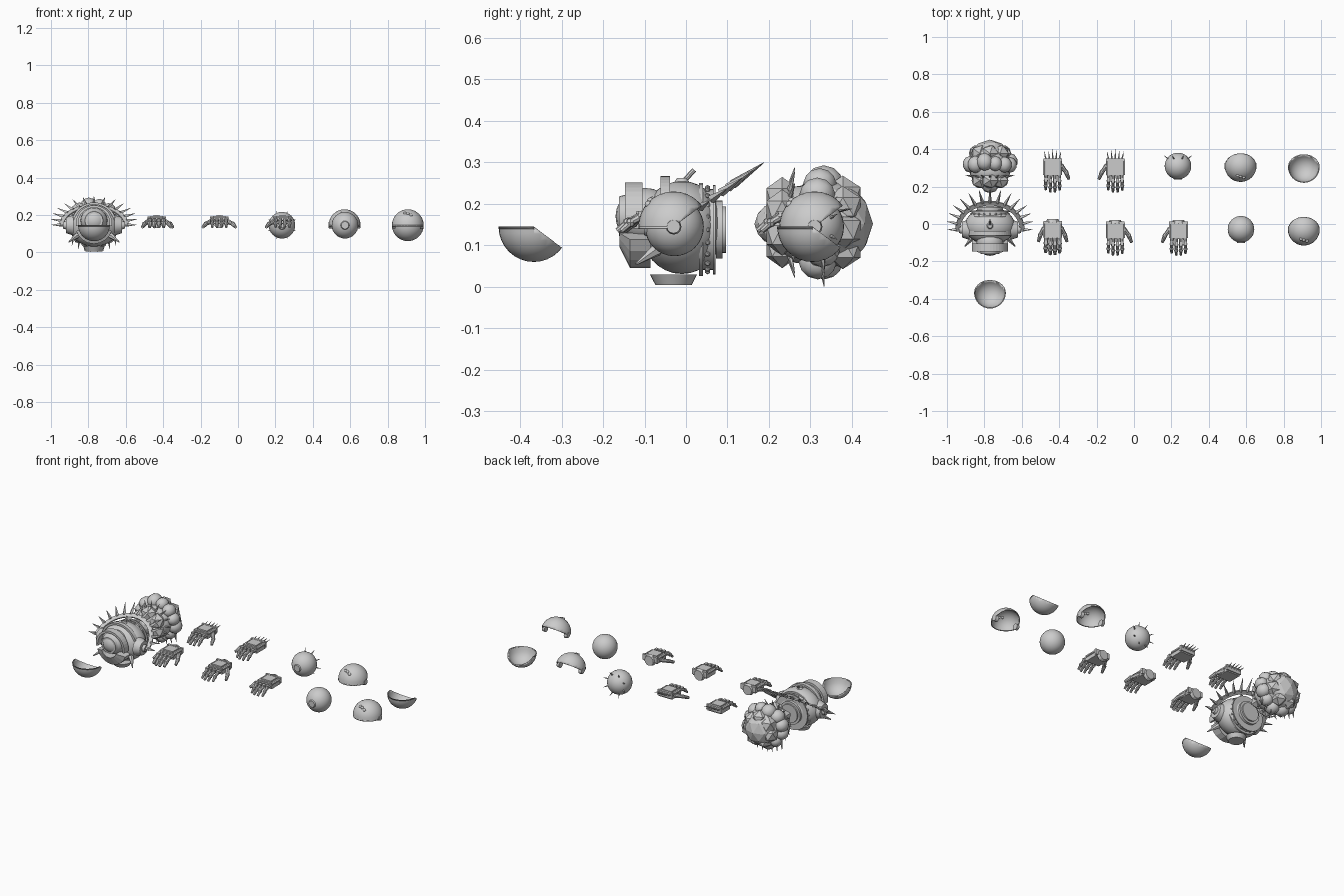
import bpy, bmesh, math, random
from math import sin, cos, pi, radians
from mathutils import Vector, Matrix

if "Cube" in bpy.data.objects:
    bpy.data.objects.remove(bpy.data.objects["Cube"])
random.seed(4)
V = Vector


def finish(bm, name, smooth=False):
    me = bpy.data.meshes.new(name)
    bmesh.ops.recalc_face_normals(bm, faces=bm.faces)
    bm.to_mesh(me)
    bm.free()
    ob = bpy.data.objects.new(name, me)
    bpy.context.collection.objects.link(ob)
    if smooth:
        me.shade_smooth()
        me.set_sharp_from_angle(angle=radians(35))
    return ob


def cone(bm, a, b, r1, r2, n=8):
    a, b = V(a), V(b)
    d = b - a
    m = Matrix.Translation((a + b) / 2) @ d.to_track_quat('Z', 'Y').to_matrix().to_4x4()
    bmesh.ops.create_cone(bm, cap_ends=True, segments=n, radius1=r1, radius2=r2, depth=d.length, matrix=m)


def ball(bm, c, r, s=(1, 1, 1), seg=24, ico=0):
    m = Matrix.Translation(V(c)) @ Matrix.Diagonal((*s, 1))
    if ico:
        bmesh.ops.create_icosphere(bm, subdivisions=ico, radius=r, matrix=m)
    else:
        bmesh.ops.create_uvsphere(bm, u_segments=seg, v_segments=seg // 2, radius=r, matrix=m)


def box(bm, c, s):
    bmesh.ops.create_cube(bm, size=1, matrix=Matrix.Translation(V(c)) @ Matrix.Diagonal((*s, 1)))


def lathe_y(bm, c, prof, n=32, a0=0, a1=2 * pi):
    # sweep a closed (radius, y) loop around the y axis
    full = a1 - a0 > 6.2
    cnt = n if full else n + 1
    rows = []
    for i in range(cnt):
        t = a0 + (a1 - a0) * i / n
        rows.append([bm.verts.new((c[0] + r * cos(t), c[1] + y, c[2] + r * sin(t))) for r, y in prof])
    k = len(prof)
    for i in range(n):
        p, q = rows[i], rows[(i + 1) % cnt]
        for j in range(k):
            bm.faces.new((p[j], p[(j + 1) % k], q[(j + 1) % k], q[j]))
    if not full:
        bm.faces.new(rows[0])
        bm.faces.new(rows[-1])


# ---- eyeballs and eyelids ----
def eyeball(x, y, spikes):
    c = V((x, y, .145))
    bm = bmesh.new()
    ball(bm, c, .071, seg=32)
    cone(bm, c + V((0, -.066, 0)), c + V((0, -.073, 0)), .024, .02, 12)
    if spikes:
        for i in range(8):
            t = (i + .5) * pi / 4
            d = V((.8 * cos(t), .55, .8 * sin(t))).normalized()
            cone(bm, c + d * .066, c + d * .098, .005, .0005, 6)
    finish(bm, "eyeball", True)


def eyelid(x, y, up, warts=False):
    c = V((x, y, .145))
    bm = bmesh.new()
    ball(bm, (0, 0, 0), .085, seg=32)
    for no in ((0, 0, -up), (0, .6, -.8 * up)):
        bmesh.ops.bisect_plane(bm, geom=bm.verts[:] + bm.edges[:] + bm.faces[:], plane_co=(0, 0, 0),
                               plane_no=no, clear_outer=True)
    bmesh.ops.translate(bm, verts=bm.verts, vec=c)
    ob = finish(bm, "eyelid", True)
    m = ob.modifiers.new("thickness", 'SOLIDIFY')
    m.thickness, m.offset = .006, -1
    if up > 0:  # hinge knobs and surface warts
        bm = bmesh.new()
        for s in (-1, 1):
            cone(bm, c + V((s * .066, 0, 0)), c + V((s * .085, 0, 0)), .019, .016, 12)
        for px, py, pz in ((0, -.65, .72), (.2, -.7, .62), (-.18, -.6, .75)):
            ball(bm, c + V((px, py, pz)).normalized() * .083, .009, ico=2)
        finish(bm, "eyelid_hinge", True)


eyeball(.235, .31, True)
eyeball(.572, -.028, False)
eyelid(.57, .31, 1)
eyelid(.908, -.03, 1)
eyelid(.908, .305, -1)
eyelid(-.77, -.367, -1)


# ---- gloves ----
def glove(x, y, thumbs, spikes=False, wide=False):
    bm = bmesh.new()
    box(bm, (0, 0, .168), (.092, .085, .034))
    box(bm, (0, 0, .187), (.066, .062, .012))
    for s in (-1, 1):
        cone(bm, (s * .044, -.04, .18), (s * .044, .042, .18), .008, .008, 6)
    box(bm, (0, .042, .175), (.1, .014, .034))
    for i in range(4):  # jointed fingers
        fx = (i - 1.5) * .023
        L = (.078, .09, .09, .08)[i]
        p = [V((fx, -.038, .172)), V((fx * 1.05, -.038 - L * .42, .17)),
             V((fx * 1.08, -.038 - L * .75, .155)), V((fx * 1.08, -.04 - L, .135))]
        r = .0125 if wide else .0105
        for j in range(3):
            cone(bm, p[j], p[j + 1], r - j * .001, r - .002 - j * .001, 8)
            ball(bm, p[j], r + .001, seg=8)
        box(bm, p[1] + V((0, .004, .01)), (.016, .022, .006))
    for s in thumbs:
        k = .75 if wide else 1
        p = [V((s * .045, .01, .165)), V((s * (.045 + .027 * k), -.025, .152)), V((s * (.045 + .042 * k), -.062, .135))]
        for j in range(2):
            cone(bm, p[j], p[j + 1], .014 - j * .002, .01 - j * .002, 8)
            ball(bm, p[j], .013, seg=8)
    if spikes:
        for i in range(5):
            u = (i - 2) / 2
            cone(bm, (u * .035, .04, .178), (u * .045, .098 - .012 * abs(u), .188), .006, .0008, 6)
    else:
        cone(bm, (0, .04, .165), (0, .058, .165), .036, .03, 12)
    bmesh.ops.translate(bm, verts=bm.verts, vec=(x, y, 0))
    finish(bm, "glove")


glove(-.435, .302, (1,), spikes=True)
glove(-.1, .302, (-1,), spikes=True)
glove(-.435, -.032, (-1, 1), wide=True)
glove(-.1, -.036, (1,))
glove(.238, -.036, (-1,))

# ---- armoured helmet ----
X = -.77
bm = bmesh.new()
ball(bm, (X, -.01, .143), .112, (1.2, .9, 1), 32)
finish(bm, "helmet_shell", True)
bm = bmesh.new()  # stepped rear flanges with rivets
for r, y, w in ((.112, .036, .01), (.098, .05, .03), (.108, .068, .006), (.07, .08, .016), (.056, .092, .01)):
    cone(bm, (X, y - w / 2, .138), (X, y + w / 2, .138), r, r, 32)
for i in range(20):
    t = i * pi / 10
    ball(bm, (X + .101 * cos(t), .052, .138 + .101 * sin(t)), .007, ico=1)
finish(bm, "helmet_back_flanges", True)
bm = bmesh.new()  # brow hood, arched band and chin guard
lathe_y(bm, (X, -.127, .155), [(.084, -.02), (.097, -.02), (.097, .022), (.084, .022)], 20, -.15, pi + .15)
lathe_y(bm, (X, -.05, .145), [(.11, -.012), (.122, -.012), (.122, .012), (.11, .012)], 24, 0, pi)
lathe_y(bm, (X, -.115, .145), [(.05, -.045), (.1, -.02), (.1, .03), (.05, .03)], 8, pi * 1.1, pi * 1.9)
finish(bm, "helmet_visor_frame")
bm = bmesh.new()
ball(bm, (X, -.098, .17), .072, (1, 1, .95), 24)
lathe_y(bm, (X, -.155, .17), [(.038, -.006), (.048, -.006), (.054, .014), (.044, .014)], 24)
finish(bm, "helmet_window", True)
bm = bmesh.new()  # side discs, crown knob, neck ring
for s in (-1, 1):
    cone(bm, (X + s * .11, -.03, .145), (X + s * .15, -.03, .145), .055, .042, 16)
    cone(bm, (X + s * .15, -.03, .145), (X + s * .165, -.03, .145), .022, .018, 12)
    cone(bm, (X + s * .09, -.07, .09), (X + s * .135, -.12, .055), .016, .003, 6)
cone(bm, (X, -.01, .235), (X, -.01, .262), .03, .012, 12)
cone(bm, (X, -.01, .25), (X, .02, .282), .006, .006, 8)
cone(bm, (X, -.03, .005), (X, -.03, .03), .044, .057, 24)
finish(bm, "helmet_fittings", True)

# spiked half halo, tilted back
bm = bmesh.new()
lathe_y(bm, (0, 0, 0), [(.16, -.004), (.185, -.004), (.185, .004), (.16, .004)], 36, -.05, pi + .05)
for i in range(15):
    t = pi * i / 14
    d = V((cos(t), 0, sin(t)))
    cone(bm, d * .178, d * (.228 + .038 * sin(t)), .011, .0008, 4)
halo = finish(bm, "halo")
halo.rotation_euler = (radians(-55), 0, 0)
halo.location = (X, -.03, .147)

# ---- lumpy head ----
bm = bmesh.new()
ball(bm, (X, .345, .152), .108, (1, .98, 1), ico=2)
finish(bm, "lump_back")
bm = bmesh.new()
ball(bm, (X, .285, .15), .095, (1.15, .9, 1), 24)
finish(bm, "lump_core", True)
bm = bmesh.new()  # collar of bubbles
for i in range(12):
    t = (i + .5) * pi / 6
    r = random.uniform(.036, .044)
    ball(bm, (X + .11 * cos(t), .325 + random.uniform(-.012, .012), .155 + .098 * sin(t)), r, (1, 1.1, 1), ico=2)
finish(bm, "lump_bubbles", True)
bm = bmesh.new()  # large rear facets
for i in range(7):
    t = pi / 2 + i * 2 * pi / 7
    ball(bm, (X + .07 * cos(t), .378, .152 + .066 * sin(t)), .05, ico=1)
finish(bm, "lump_rear_facets")
bm = bmesh.new()  # front plates and snout
for i in range(6):
    t = pi / 6 + i * pi / 3
    ball(bm, (X + .062 * cos(t), .232, .155 + .06 * sin(t)), .05, (1, .9, 1), ico=1)
ball(bm, (X, .215, .152), .05, ico=2)
finish(bm, "lump_front_plates")
bm = bmesh.new()  # spikes around the front and hanging below
for i in range(16):
    t = i * pi / 8
    d = V((cos(t), 0, sin(t)))
    o = V((X, .25, .155))
    cone(bm, o + d * .085, o + d * .132 + V((0, .012, 0)), .007, .001, 6)
for i in range(8):
    u = (i - 3.5) / 3.5
    z = .055 + .035 * u * u
    cone(bm, (X + u * .105, .325, z + .02), (X + u * .118, .333, max(.0, z - .055)), .011, .001, 6)
finish(bm, "lump_spikes")
